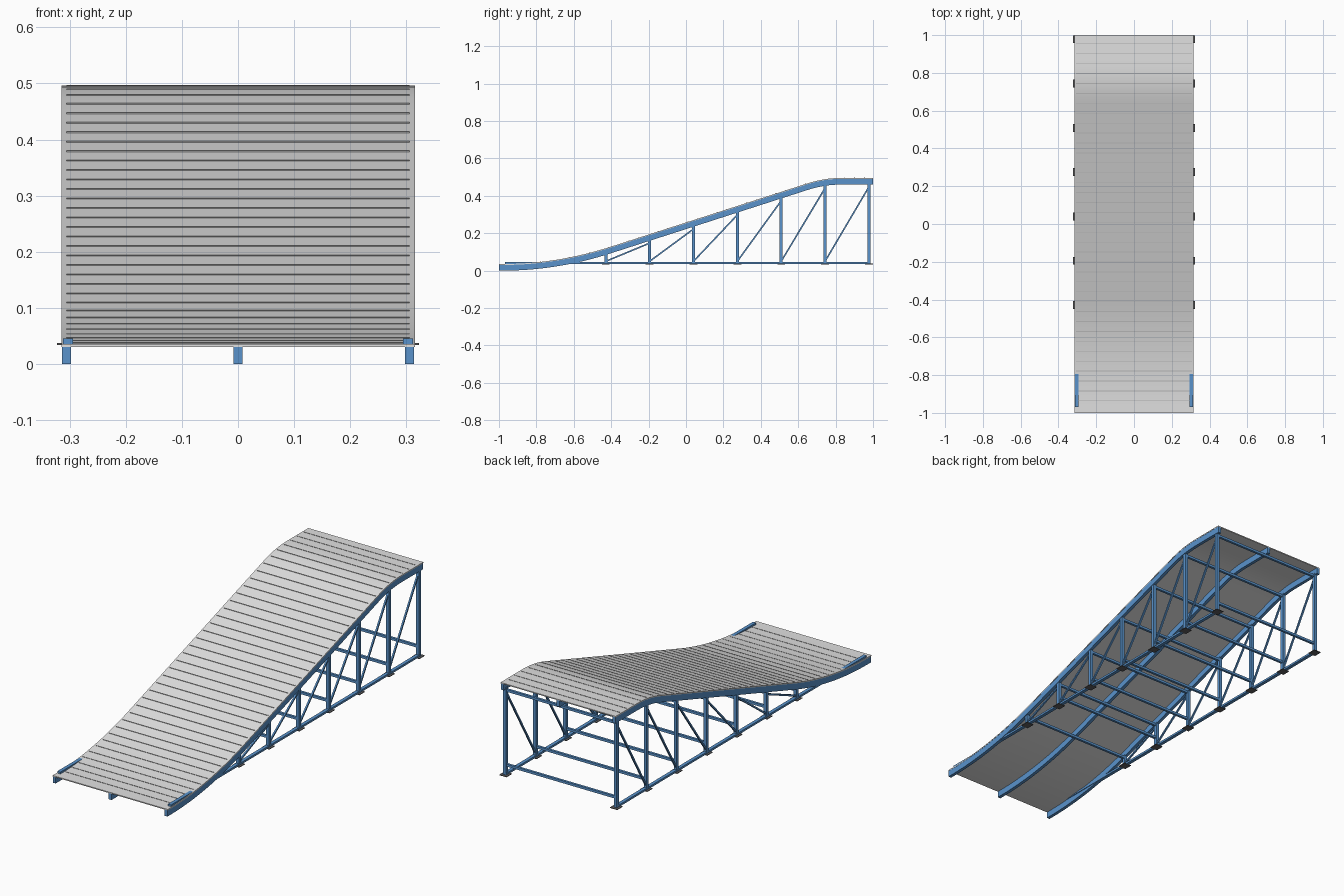
import bpy, bmesh, math
from mathutils import Vector

if "Cube" in bpy.data.objects:
    bpy.data.objects.remove(bpy.data.objects["Cube"])


def material(name, rgb):
    m = bpy.data.materials.new(name)
    m.diffuse_color = (*rgb, 1)
    m.use_nodes = True
    m.node_tree.nodes["Principled BSDF"].inputs["Base Color"].default_value = m.diffuse_color
    return m


BLUE = material("blue painted steel", (0.10, 0.29, 0.60))
GREY = material("light grey deck", (0.75, 0.75, 0.75))
RIB = material("mid grey ribs", (0.45, 0.45, 0.45))
DARK = material("dark plates", (0.11, 0.11, 0.115))

# Ramp curve: arc up, straight slope, arc to the flat landing
SLOPE, Y0, Y1, Y2, Y3 = 0.322, -0.98, -0.40, 0.65, 0.83
Z0 = 0.0355


def ramp_z(y):
    z = Z0
    if y > Y0:
        t = min(y, Y1) - Y0
        z += SLOPE * t * t / (2 * (Y1 - Y0))
    if y > Y1:
        z += SLOPE * (min(y, Y2) - Y1)
    if y > Y2:
        t = min(y, Y3) - Y2
        z += SLOPE * (t - t * t / (2 * (Y3 - Y2)))
    return z


def ramp_slope(y):
    return (ramp_z(y + 0.005) - ramp_z(y - 0.005)) / 0.01


def finish(name, bm, mat):
    bmesh.ops.recalc_face_normals(bm, faces=bm.faces)
    me = bpy.data.meshes.new(name)
    bm.to_mesh(me)
    bm.free()
    me.materials.append(mat)
    ob = bpy.data.objects.new(name, me)
    bpy.context.collection.objects.link(ob)
    return ob


def swept(name, x, width, top, bottom, mat):
    """Strip following the ramp, between two vertical offsets."""
    bm = bmesh.new()
    rings = []
    n = 60
    for i in range(n + 1):
        y = -1 + 2 * i / n
        z = ramp_z(y)
        rings.append([bm.verts.new((x + sx * width / 2, y, z + dz))
                      for sx, dz in ((-1, bottom), (1, bottom), (1, top), (-1, top))])
    for a, b in zip(rings, rings[1:]):
        for k in range(4):
            bm.faces.new((a[k], a[(k + 1) % 4], b[(k + 1) % 4], b[k]))
    bm.faces.new(rings[0])
    bm.faces.new(rings[-1])
    ob = finish(name, bm, mat)
    bpy.context.view_layer.objects.active = ob
    ob.select_set(True)
    bpy.ops.object.shade_smooth_by_angle(angle=math.radians(30))
    ob.select_set(False)
    return ob


def bar(name, p, q, a, b, mat):
    """Rectangular bar from p to q; a is the x width (or y for cross bars)."""
    p, q = Vector(p), Vector(q)
    d = (q - p).normalized()
    u = Vector((0, 1, 0)) if abs(d.x) > 0.9 else Vector((1, 0, 0))
    v = d.cross(u)
    bm = bmesh.new()
    ends = [[bm.verts.new(e + u * a / 2 * i + v * b / 2 * j)
             for i, j in ((-1, -1), (1, -1), (1, 1), (-1, 1))] for e in (p, q)]
    for k in range(4):
        bm.faces.new((ends[0][k], ends[0][(k + 1) % 4], ends[1][(k + 1) % 4], ends[1][k]))
    bm.faces.new(ends[0])
    bm.faces.new(ends[1])
    return finish(name, bm, mat)


# Deck and the three curved beams
swept("deck", 0, 0.63, 0, -0.005, GREY)
XB, X = 0.306, 0.303
for name, x in (("left_beam", -XB), ("centre_beam", 0), ("right_beam", XB)):
    swept(name, x, 0.016, -0.005, -0.0355, BLUE)

# Grip ribs across the deck
for i in range(37):
    y = -0.936 + 0.0525 * i
    n = Vector((0, -ramp_slope(y), 1)).normalized()
    c = Vector((0, y, ramp_z(y))) + n * 0.0003
    bar("grip_rib", c - Vector((0.306, 0, 0)), c + Vector((0.306, 0, 0)),
        0.004, 0.002, RIB)

# Truss frames
POSTS = [-0.429 + 0.2345 * i for i in range(7)]


def under(y):
    return ramp_z(y) - 0.033


for side, s in (("left", -1), ("right", 1)):
    x = s * X
    bar(side + "_bottom_rail", (x, -0.968, 0.040), (x, 0.985, 0.040), 0.017, 0.010, BLUE)
    for i, y in enumerate(POSTS):
        bar(side + "_post", (x, y, 0.036), (x, y, under(y) + 0.006), 0.016, 0.016, BLUE)
        bar(side + "_base_plate", (x, y - 0.021, 0.0355), (x, y + 0.021, 0.0355),
            0.040, 0.003, DARK)
        if i:
            bar(side + "_diagonal", (x, POSTS[i - 1], 0.05), (x, y, under(y) - 0.015),
                0.008, 0.008, BLUE)

# Cross members between the two sides
for y in POSTS:
    z = under(y) - 0.008
    bar("top_cross_member", (-X, y, z), (X, y, z), 0.012, 0.012, BLUE)
    if z > 0.12:
        bar("bottom_cross_member", (-X, y, 0.085), (X, y, 0.085), 0.012, 0.012, BLUE)
